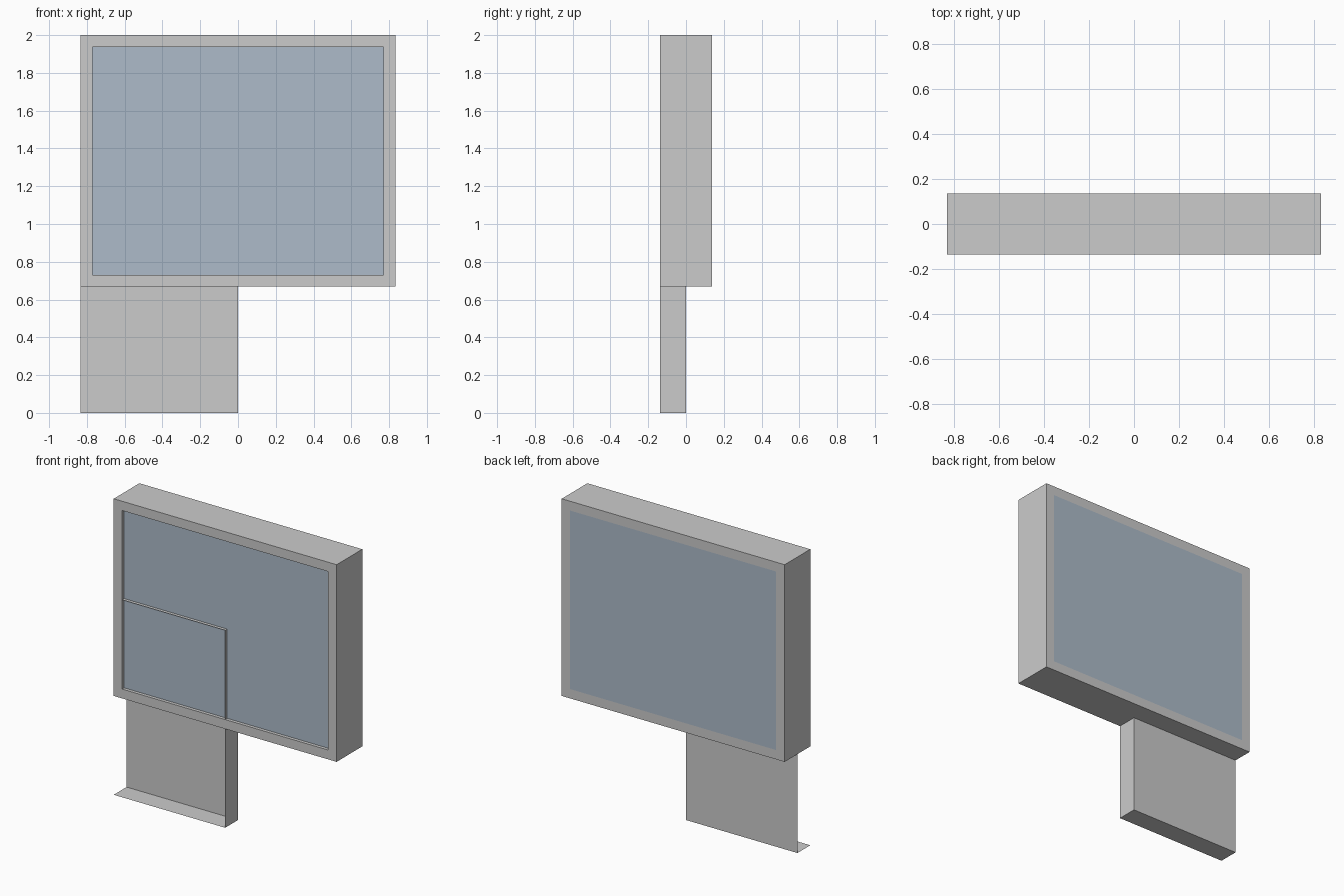
import bpy
import bmesh
from mathutils import Vector

cube = bpy.data.objects.get("Cube")
if cube:
    bpy.data.objects.remove(cube, do_unlink=True)

HALF_W, HALF_D = 0.833, 0.137
BASE, TOP = 0.668, 2.0
BORDER, RECESS = 0.063, 0.022


def material(name, color):
    mat = bpy.data.materials.new(name)
    mat.use_nodes = True
    mat.diffuse_color = (*color, 1)
    mat.node_tree.nodes["Principled BSDF"].inputs["Base Color"].default_value = (*color, 1)
    return mat


grey = material("light_grey", (0.6, 0.6, 0.6))
blue = material("pale_blue", (0.42, 0.5, 0.59))


def finish(bm, name, *mats):
    mesh = bpy.data.meshes.new(name)
    bm.to_mesh(mesh)
    bm.free()
    for mat in mats:
        mesh.materials.append(mat)
    obj = bpy.data.objects.new(name, mesh)
    bpy.context.collection.objects.link(obj)
    return obj


def box(lo, hi):
    """Box mesh spanning two opposite corners."""
    lo, hi = Vector(lo), Vector(hi)
    bm = bmesh.new()
    bmesh.ops.create_cube(bm, size=1)
    bmesh.ops.scale(bm, vec=hi - lo, verts=bm.verts)
    bmesh.ops.translate(bm, vec=(lo + hi) / 2, verts=bm.verts)
    bm.normal_update()
    return bm


def keep_faces(bm, directions):
    """Keep only the box sides that face one of the directions."""
    drop = [f for f in bm.faces
            if not any(f.normal.dot(Vector(d)) > 0.9 for d in directions)]
    bmesh.ops.delete(bm, geom=drop, context='FACES')


# Sign case: screens inset on both broad sides, the front one recessed
bm = box((-HALF_W, -HALF_D, BASE), (HALF_W, HALF_D, TOP))
screens = [f for f in bm.faces if abs(f.normal.y) > 0.9]
bmesh.ops.inset_individual(bm, faces=screens, thickness=BORDER, use_even_offset=True)
for f in screens:
    f.material_index = 1
front = [f for f in screens if f.normal.y < 0]
pushed = bmesh.ops.extrude_discrete_faces(bm, faces=front)["faces"]
for f in pushed:
    bmesh.ops.translate(bm, vec=(0, RECESS, 0), verts=f.verts)
bm.normal_update()
for f in bm.faces:
    if abs(f.normal.y) < 0.5:
        f.material_index = 0
finish(bm, "sign_case", grey, blue)

# Thin dividers around the lower right quarter of the front screen
mid = (BASE + TOP) / 2
bm = box((-HALF_W + BORDER, -HALF_D, BASE + BORDER), (0, -HALF_D + RECESS, mid))
keep_faces(bm, [(1, 0, 0), (0, 0, 1)])
finish(bm, "screen_dividers", grey)

# Support: open shell with back, inner side and floor
bm = box((-HALF_W, -HALF_D, 0), (0, 0, BASE))
keep_faces(bm, [(1, 0, 0), (0, 1, 0), (0, 0, -1)])
finish(bm, "support_shell", grey)
